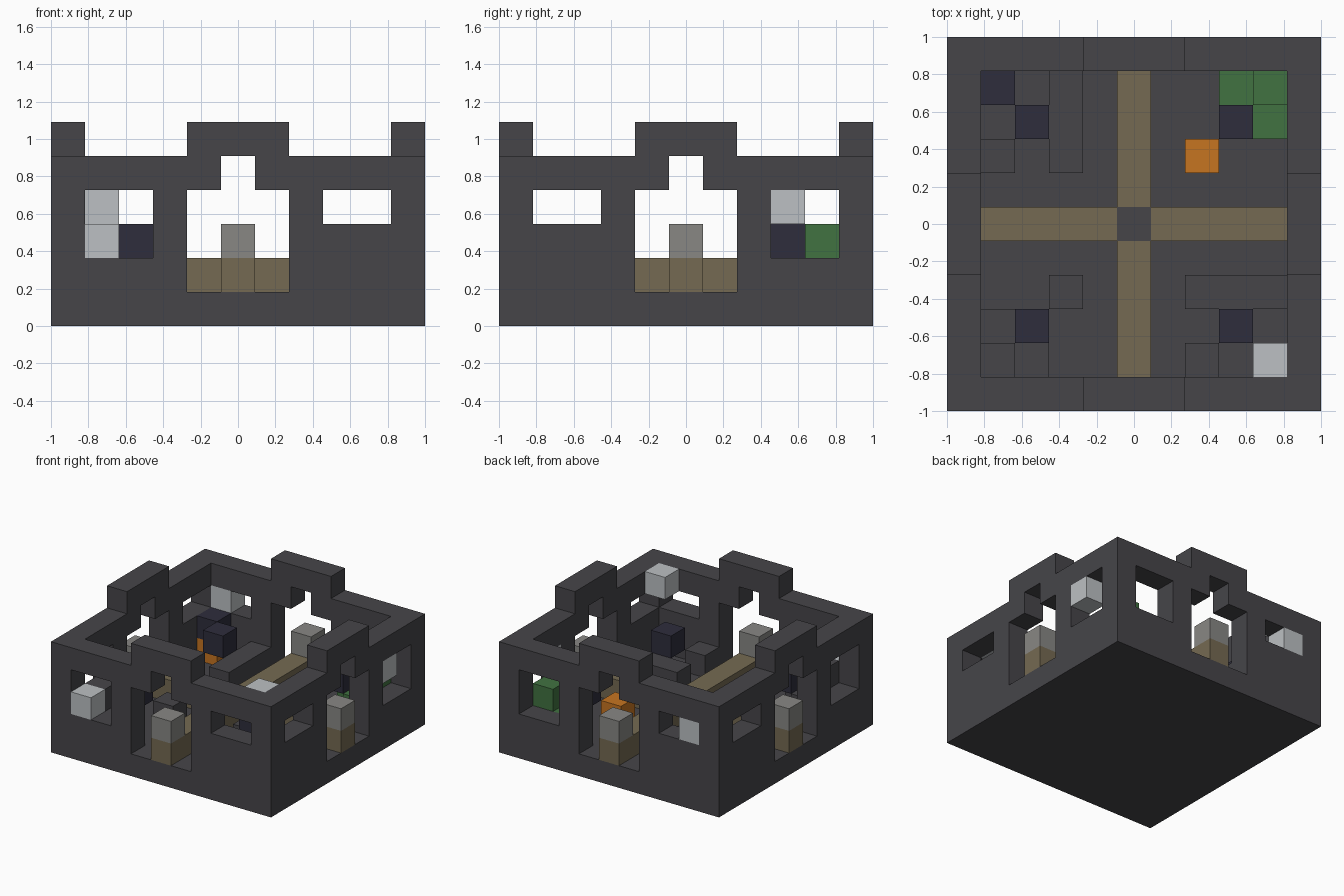
import bpy, bmesh
from mathutils import Vector

if "Cube" in bpy.data.objects:
    bpy.data.objects.remove(bpy.data.objects["Cube"], do_unlink=True)

N = 11            # blocks along each side
U = 2 / N         # block size
MID = N // 2
LAST = N - 1


def material(name, rgb):
    linear = [((c / 255 + 0.055) / 1.055) ** 2.4 for c in rgb]
    m = bpy.data.materials.new(name)
    m.use_nodes = True
    m.diffuse_color = (*linear, 1)
    m.node_tree.nodes["Principled BSDF"].inputs["Base Color"].default_value = (*linear, 1)
    return m


stone = material("dark stone", (70, 69, 73))
path_brown = material("path brown", (117, 106, 82))
pillar_grey = material("pillar grey", (136, 135, 132))
pale = material("pale grey", (188, 192, 195))
navy = material("navy", (46, 45, 60))
green = material("green", (65, 114, 65))
orange = material("orange", (198, 117, 33))


def block_object(name, cells, mat):
    """Solid made of unit blocks: only outer faces, flat areas merged."""
    cells = set(cells)
    bm = bmesh.new()
    for cell in cells:
        centre = Vector(cell) + Vector((0.5, 0.5, 0.5))
        for axis in range(3):
            for sign in (-1, 1):
                step = Vector((0, 0, 0))
                step[axis] = sign
                if tuple(int(a + b) for a, b in zip(cell, step)) in cells:
                    continue
                u, v = Vector((0, 0, 0)), Vector((0, 0, 0))
                u[(axis + 1) % 3] = 0.5
                v[(axis + 2) % 3] = 0.5 * sign
                mid = centre + step / 2
                bm.faces.new([bm.verts.new(((p.x - N / 2) * U, (p.y - N / 2) * U, p.z * U))
                              for p in (mid - u - v, mid + u - v, mid + u + v, mid - u + v)])
    bmesh.ops.remove_doubles(bm, verts=bm.verts, dist=0.001)
    bmesh.ops.dissolve_limit(bm, angle_limit=0.02, verts=bm.verts, edges=bm.edges)
    mesh = bpy.data.meshes.new(name)
    bm.to_mesh(mesh)
    bm.free()
    mesh.materials.append(mat)
    obj = bpy.data.objects.new(name, mesh)
    bpy.context.collection.objects.link(obj)
    return obj


def in_wall(along, near_side, level):
    """True where one wall is solid; along runs beside it, near_side is front or left."""
    off = abs(along - MID)
    if level == 5:
        return off <= 1                       # raised gate top
    if level == 4:
        return off > 0                        # notch over the gate
    if off <= 1 and level >= 1:
        return False                          # gate
    if off in (3, 4):
        tall = (along < MID) == near_side
        return not (level == 3 or (tall and level == 2))   # windows
    return True


# Floor and outer walls
shell = []
for x in range(N):
    for y in range(N):
        shell.append((x, y, 0))
        for z in range(1, 6):
            if y in (0, LAST) and in_wall(x, y == 0, z):
                shell.append((x, y, z))
            elif x in (0, LAST) and in_wall(y, x == 0, z):
                shell.append((x, y, z))
block_object("floor_and_walls", shell, stone)

# Crossing paths, with a stone at the crossing
arms = [i for i in range(1, LAST) if i != MID]
block_object("path_cross", [(i, MID, 1) for i in arms] + [(MID, i, 1) for i in arms], path_brown)
block_object("crossing_stone", [(MID, MID, 1)], stone)

# Gate pillars
for side, (x, y) in {"front": (MID, 0), "back": (MID, LAST),
                     "right": (0, MID), "left": (LAST, MID)}.items():
    block_object(side + "_pillar_base", [(x, y, 1)], path_brown)
    block_object(side + "_pillar_top", [(x, y, 2)], pillar_grey)

# Matching corner piles, one stone and one green
pile = [(1, 1, 1), (1, 1, 2), (2, 1, 1), (1, 2, 1)]
block_object("front_stone_pile", pile, stone)
block_object("back_green_pile", [(LAST - x, LAST - y, z) for x, y, z in pile], green)
block_object("front_stone_block", [(3, 3, 1)], stone)
block_object("back_orange_block", [(7, 7, 1)], orange)

# Low inner walls and stools, mirrored over the diagonal
for name, swap in (("back", False), ("front", True)):
    for part, spots in (("low_wall", [(3, 7), (3, 8), (3, 9)]), ("stool", [(1, 7)])):
        block_object(f"{name}_{part}",
                     [(y, x, 1) if swap else (x, y, 1) for x, y in spots], stone)

# Navy blocks in each corner
for x in (2, 8):
    for y in (2, 8):
        block_object(f"{'front' if y == 2 else 'back'}_{'right' if x == 2 else 'left'}_navy_block",
                     [(x, y, 2)], navy)
block_object("corner_navy_block", [(1, 9, 2)], navy)
block_object("corner_orange_block", [(1, 9, 1)], orange)

# Pale blocks in the windows and the upper corner
block_object("front_window_block", [(1, 0, 2)], pale)
block_object("back_window_block", [(1, LAST, 3)], pale)
block_object("left_window_block", [(LAST, 8, 3)], pale)
block_object("upper_corner_block", [(9, 1, 4)], pale)
